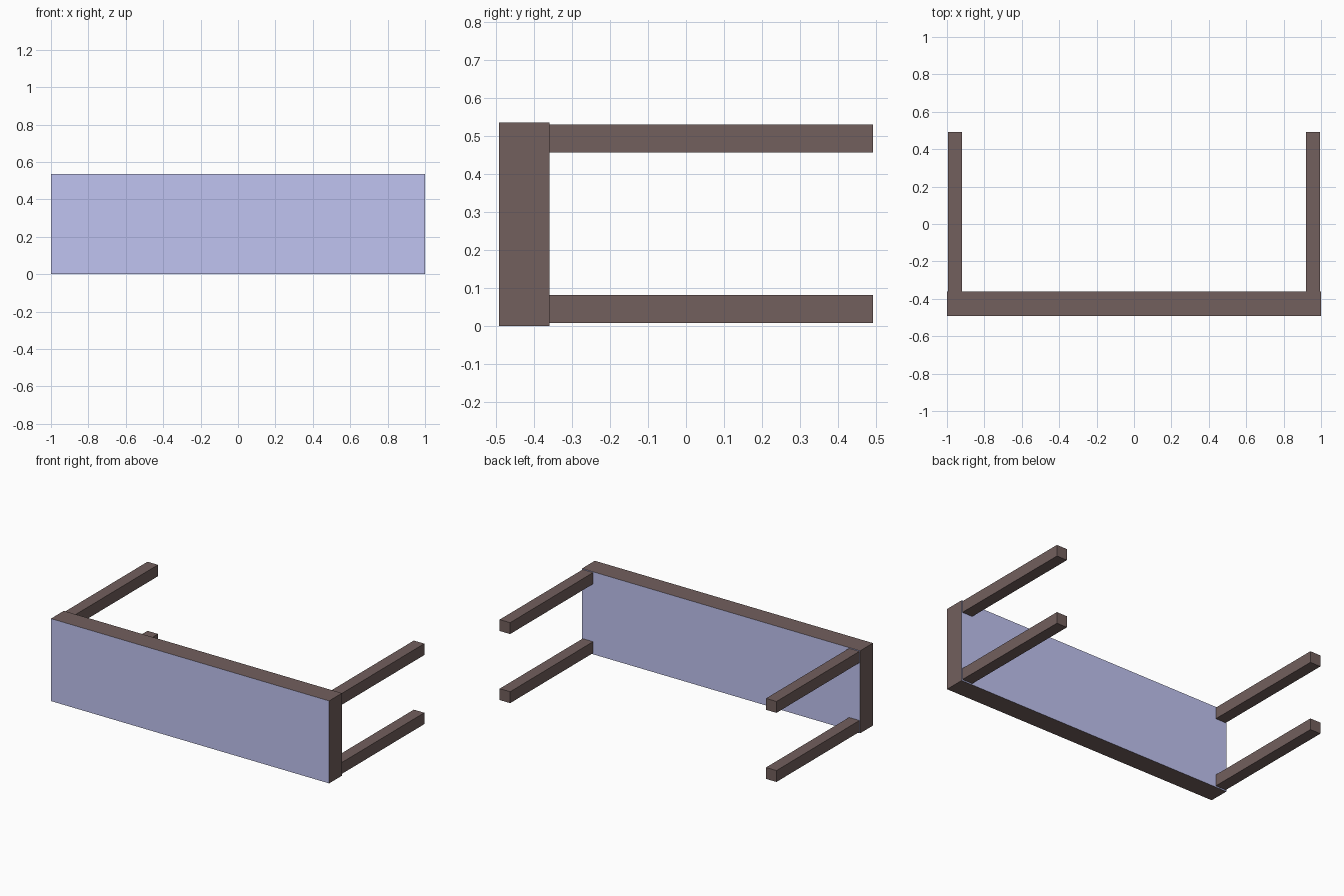
import bpy

if "Cube" in bpy.data.objects:
    bpy.data.objects.remove(bpy.data.objects["Cube"])


def material(name, color):
    m = bpy.data.materials.new(name)
    m.diffuse_color = (*color, 1)
    m.use_nodes = True
    m.node_tree.nodes["Principled BSDF"].inputs["Base Color"].default_value = m.diffuse_color
    return m


wood = material("dark_wood", (0.17, 0.115, 0.11))
blue = material("pale_blue", (0.53, 0.55, 0.88))


def box(name, lo, hi, mat):
    center = [(a + b) / 2 for a, b in zip(lo, hi)]
    bpy.ops.mesh.primitive_cube_add(size=1, location=center)
    ob = bpy.context.object
    ob.name = name
    ob.scale = [b - a for a, b in zip(lo, hi)]
    bpy.ops.object.transform_apply(location=False, rotation=False, scale=True)
    ob.data.materials.append(mat)
    return ob


# Table top lying on its side, blue on both broad faces
top = box("table_top", (-1, -0.492, 0), (1, -0.36, 0.536), wood)
top.data.materials.append(blue)
for face in top.data.polygons:
    if abs(face.normal.y) > 0.9:
        face.material_index = 1

# Four square legs pointing backwards from the corners
for side, x in (("left", -0.995), ("right", 0.92)):
    for level, z in (("lower", 0.008), ("upper", 0.457)):
        box(f"{level}_{side}_leg", (x, -0.36, z), (x + 0.075, 0.492, z + 0.074), wood)
